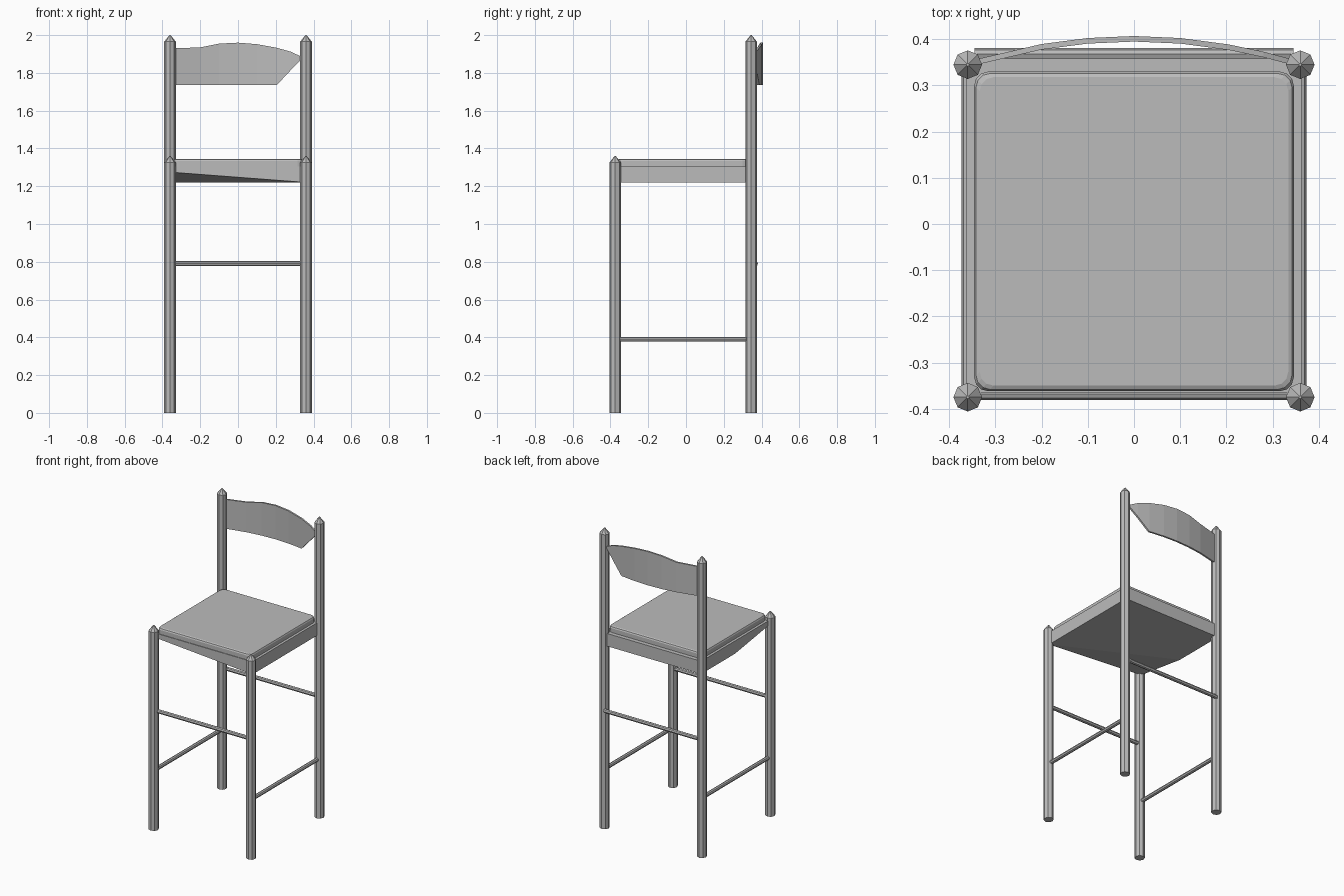
import bpy
import bmesh
import math
from mathutils import Vector

cube = bpy.data.objects.get("Cube")
if cube:
    bpy.data.objects.remove(cube, do_unlink=True)

grey = bpy.data.materials.new("plain grey")
grey.use_nodes = True
grey.diffuse_color = (0.5, 0.5, 0.5, 1)
grey.node_tree.nodes["Principled BSDF"].inputs["Base Color"].default_value = (0.5, 0.5, 0.5, 1)


def finish(name, bm):
    bmesh.ops.recalc_face_normals(bm, faces=bm.faces)
    mesh = bpy.data.meshes.new(name)
    bm.to_mesh(mesh)
    bm.free()
    mesh.materials.append(grey)
    obj = bpy.data.objects.new(name, mesh)
    bpy.context.collection.objects.link(obj)
    return obj


def loft(bm, rings):
    """Skin a list of closed point rings and cap both ends."""
    rows = [[bm.verts.new(p) for p in ring] for ring in rings]
    n = len(rows[0])
    for a, b in zip(rows, rows[1:]):
        for i in range(n):
            j = (i + 1) % n
            bm.faces.new((a[i], a[j], b[j], b[i]))
    bm.faces.new(rows[0])
    bm.faces.new(rows[-1])


def leg(name, x, y, height):
    # Octagonal post with a short pointed tip
    bm = bmesh.new()
    circle = [(math.cos(i * math.pi / 4), math.sin(i * math.pi / 4)) for i in range(8)]
    levels = [(0, 0.031), (height - 0.035, 0.031), (height, 0.003)]
    loft(bm, [[(x + r * c, y + r * s, z) for c, s in circle] for z, r in levels])
    finish(name, bm)


def rung(name, start, end):
    start, end = Vector(start), Vector(end)
    axis = end - start
    bm = bmesh.new()
    bmesh.ops.create_cone(bm, cap_ends=True, segments=8, radius1=0.013,
                          radius2=0.013, depth=axis.length)
    bm.transform(axis.to_track_quat("Z", "Y").to_matrix().to_4x4())
    bmesh.ops.translate(bm, verts=bm.verts, vec=(start + end) / 2)
    finish(name, bm)


# Legs and side rungs
for side, x in (("left", 0.36), ("right", -0.36)):
    leg("front_leg_" + side, x, -0.375, 1.36)
    leg("back_leg_" + side, x, 0.345, 2.0)
    rung("side_rung_" + side, (x, -0.36, 0.39), (x, 0.33, 0.39))

# Front and back rungs
rung("front_rung", (-0.345, -0.368, 0.79), (0.345, -0.368, 0.79))
rung("back_rung", (-0.345, 0.368, 0.79), (0.345, 0.368, 0.79))

# Seat frame: solid block with the underside cut away toward one front corner
bm = bmesh.new()
plan = [(-0.363, -0.366), (0.363, -0.366), (0.363, 0.358), (-0.363, 0.358), (-0.363, 0)]
drop = [1.275, 1.22, 1.22, 1.22, 1.22]
low = [bm.verts.new((x, y, z)) for (x, y), z in zip(plan, drop)]
high = [bm.verts.new((x, y, 1.305)) for x, y in plan]
for i in range(5):
    j = (i + 1) % 5
    bm.faces.new((low[i], low[j], high[j], high[i]))
bm.faces.new(high)
bm.faces.new((low[0], low[4], low[1]))
bm.faces.new((low[1], low[4], low[3], low[2]))
finish("seat_frame", bm)


# Seat cushion: rounded square with a softened top edge
def rounded_square(inset, z):
    ring = []
    r = 0.03
    for k, (sx, sy) in enumerate(((1, 1), (-1, 1), (-1, -1), (1, -1))):
        for step in range(4):
            a = (k + step / 3) * math.pi / 2
            ring.append((sx * (0.346 - inset - r) + r * math.cos(a),
                         -0.016 + sy * (0.346 - inset - r) + r * math.sin(a), z))
    return ring


bm = bmesh.new()
loft(bm, [rounded_square(0, 1.30), rounded_square(0, 1.333),
          rounded_square(0.004, 1.341), rounded_square(0.012, 1.345)])
finish("seat_cushion", bm)

# Curved backrest slat, with one lower end cut away at a slant
bm = bmesh.new()
columns = [(-0.34, 1.735, 1.93), (-0.2, 1.735, 1.935), (-0.1, 1.735, 1.955),
           (0, 1.735, 1.96), (0.1, 1.735, 1.952), (0.205, 1.735, 1.933),
           (0.28, 1.815, 1.912), (0.337, 1.875, 1.885)]
rings = []
for x, bottom, top in columns:
    y = 0.345 + 0.05 * (1 - (x / 0.34) ** 2)
    rings.append([(x, y, bottom), (x, y, top), (x, y + 0.012, top), (x, y + 0.012, bottom)])
loft(bm, rings)
finish("backrest", bm)
